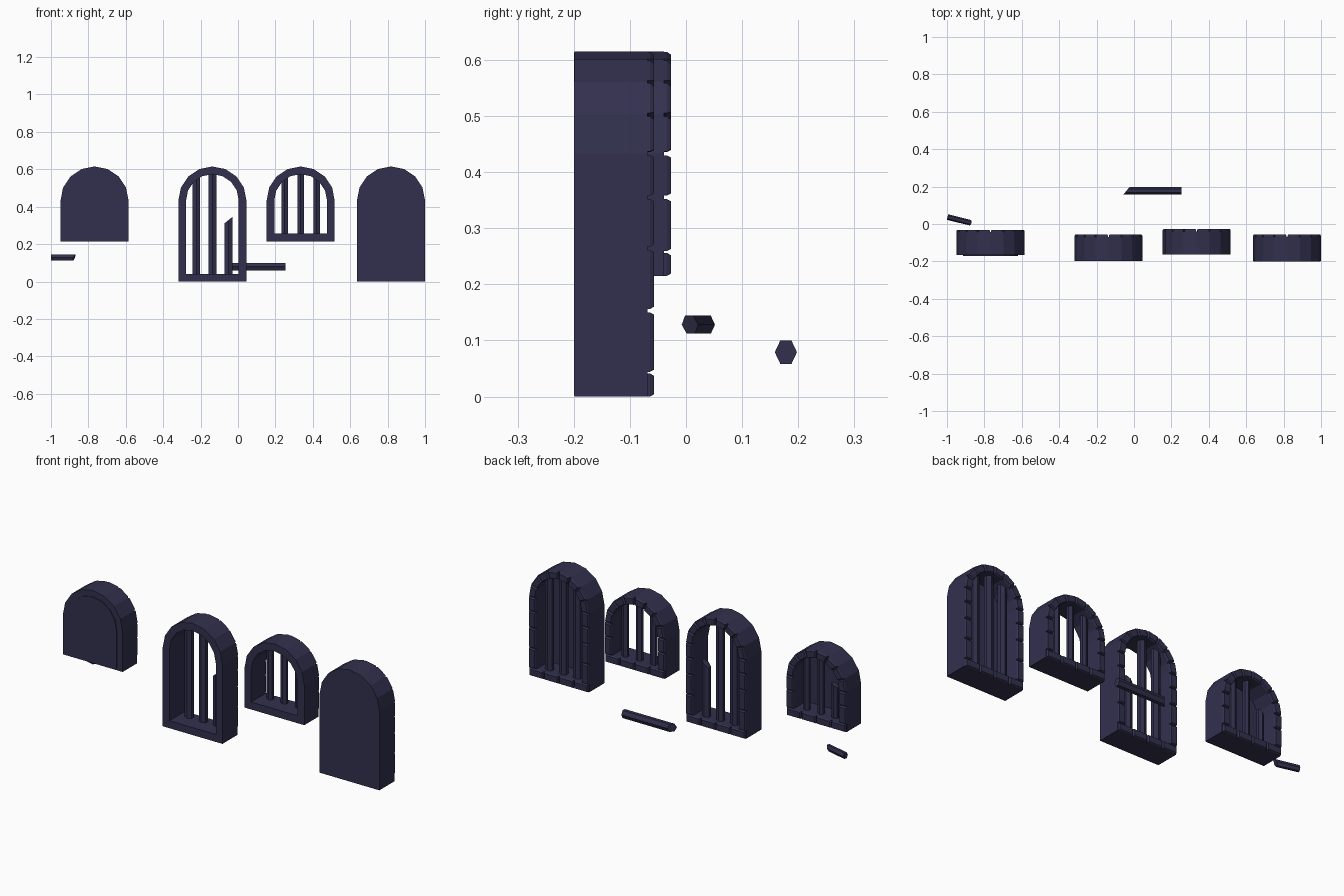
import bpy, bmesh, math
from mathutils import Matrix, Vector

if "Cube" in bpy.data.objects:
    bpy.data.objects.remove(bpy.data.objects["Cube"], do_unlink=True)

stone = bpy.data.materials.new("dark_slate_blue")
stone.use_nodes = True
colour = (0.032, 0.030, 0.076, 1)
stone.diffuse_color = colour
stone.node_tree.nodes["Principled BSDF"].inputs["Base Color"].default_value = colour

HALF, WALL, SPRING = 0.182, 0.041, 0.433
BRICK, GAP, BEVEL = 0.012, 0.003, 0.004


def finish(name, bm, matrix=None):
    bmesh.ops.recalc_face_normals(bm, faces=bm.faces)
    mesh = bpy.data.meshes.new(name)
    bm.to_mesh(mesh)
    bm.free()
    mesh.materials.append(stone)
    obj = bpy.data.objects.new(name, mesh)
    bpy.context.collection.objects.link(obj)
    if matrix:
        obj.matrix_world = matrix
    return obj


def arch(half, base):
    """Outline of an arched opening, eight segments round the top."""
    top = [Vector((half * math.cos(a), SPRING + half * math.sin(a)))
           for a in (math.pi * (1 - i / 8) for i in range(9))]
    return [Vector((-half, base))] + top + [Vector((half, base))]


def loop(bm, points, cx, y):
    return [bm.verts.new((cx + p.x, y, p.y)) for p in points]


def bridge(bm, a, b):
    n = len(a)
    for i in range(n):
        j = (i + 1) % n
        bm.faces.new((a[i], a[j], b[j], b[i]))


def frame(name, cx, base, front, back):
    bm = bmesh.new()
    outer, inner = arch(HALF, base), arch(HALF - WALL, base + WALL)
    rings = [loop(bm, pts, cx, y) for pts, y in
             ((outer, front), (outer, back), (inner, back), (inner, front))]
    for k in range(4):
        bridge(bm, rings[k], rings[(k + 1) % 4])
    finish(name, bm)


def panel(name, cx, base, front, half, thick=0.02):
    bm = bmesh.new()
    pts = arch(half, base)
    a, b = loop(bm, pts, cx, front), loop(bm, pts, cx, front + thick)
    bridge(bm, a, b)
    bm.faces.new(a)
    bm.faces.new(b)
    finish(name, bm)


def shrink(quad, along, across):
    """Move the joint ends (a-b, d-c) and the long edges (a-d, b-c) inward."""
    a, b, c, d = quad
    u, v = along / ((a + b) - (c + d)).length * 2, across / (a - b).length
    a, d, b, c = a.lerp(d, u), d.lerp(a, u), b.lerp(c, u), c.lerp(b, u)
    return [a.lerp(b, v), b.lerp(a, v), c.lerp(d, v), d.lerp(c, v)]


def bricks(name, cx, base, back, joints):
    """Chamfered blocks round the rear edge, separated by open joints."""
    out, inn = arch(HALF, base), arch(HALF - WALL, base + WALL)
    quads = [(out[i], inn[i], inn[i + 1], out[i + 1]) for i in range(1, 9)]
    levels = [base + WALL] + joints + [SPRING]
    for side in (-1, 1):
        for lo, hi in zip(levels, levels[1:]):
            xo, xi = side * HALF, side * (HALF - WALL)
            quads.append(tuple(Vector(p) for p in ((xo, lo), (xi, lo), (xi, hi), (xo, hi))))
    for i in range(4):
        x0, x1 = -HALF + HALF * i / 2, -HALF + HALF * (i + 1) / 2
        quads.append(tuple(Vector(p) for p in
                           ((x0, base), (x0, base + WALL), (x1, base + WALL), (x1, base))))
    bm = bmesh.new()
    for q in quads:
        body = shrink(q, GAP, 0)
        cap = shrink(body, BEVEL, BEVEL)
        a = loop(bm, body, cx, back - BRICK)
        b = loop(bm, body, cx, back - BRICK * 0.6)
        c = loop(bm, cap, cx, back)
        bridge(bm, a, b)
        bridge(bm, b, c)
        bm.faces.new(a)
        bm.faces.new(c)
    finish(name, bm)


def bar(name, start, direction, length, r, slope=(0, 0), side=(1, 0, 0)):
    """Six-sided bar; slope cuts the far end at a slant."""
    bm = bmesh.new()
    shape = [(r, r / 2), (0, r), (-r, r / 2), (-r, -r / 2), (0, -r), (r, -r / 2)]
    shape = [(r * s, r * t) for s, t in
             ((1, 0.48), (1, -0.48), (0, -0.94), (-1, -0.48), (-1, 0.48), (0, 0.94))]
    # flat faces on the sides, ridges to the front and rear
    shape = [(r * s, r * 0.94 * t) for s, t in
             ((1, 0.5), (0.0, 1), (-1, 0.5), (-1, -0.5), (0.0, -1), (1, -0.5))]
    a = [bm.verts.new((x, y, 0)) for x, y in shape]
    b = [bm.verts.new((x, y, length + slope[0] * x + slope[1] * y)) for x, y in shape]
    bridge(bm, a, b)
    bm.faces.new(a)
    bm.faces.new(b)
    z = Vector(direction).normalized()
    x = Vector(side)
    m = Matrix((x, z.cross(x), z)).transposed().to_4x4()
    finish(name, bm, Matrix.Translation(start) @ m)


def window(name, cx, base, front, back, joints, r, broken=None, stub=0, slope=0):
    frame(name + "_frame", cx, base, front, back - BRICK)
    bricks(name + "_bricks", cx, base, back, joints)
    foot = base + WALL - 0.01
    for i, label in ((-1, "right"), (0, "middle"), (1, "left")):
        start = (cx + i * 0.086, back - 0.048, foot)
        if i == broken:
            bar(f"{name}_{label}_broken_bar", start, (0, 0, 1), stub - foot, r, (slope, 0))
        else:
            top = 0.565 if i else 0.59
            bar(f"{name}_{label}_bar", start, (0, 0, 1), top - foot, r)


TALL, SHORT = [0.153, 0.264, 0.355], [0.355]
BASE = 0.215

# Four arched windows: two open, two closed at the front
window("tall_open_window", -0.137, 0, -0.199, -0.057, TALL, 0.021, 1, 0.328, 0.8)
window("tall_closed_window", 0.818, 0, -0.199, -0.057, TALL, 0.021)
window("short_open_window", 0.335, BASE, -0.162, -0.027, SHORT, 0.017)
window("short_closed_window", -0.767, BASE, -0.167, -0.031, SHORT, 0.017, -1, 0.435, 0.6)
panel("tall_closed_panel", 0.818, 0.002, -0.1992, HALF - 0.002)
panel("short_closed_panel", -0.767, BASE + 0.012, -0.172, HALF - 0.034)

# Broken bars lying behind the windows
bar("long_fallen_bar", (0.255, 0.178, 0.079), (-1, 0, 0), 0.295, 0.021, (0, -0.8), (0, 0, 1))
bar("short_fallen_bar", (-0.997, 0.037, 0.128), (0.97, -0.24, 0), 0.125, 0.016, (0.4, 0), (0, 0, 1))
